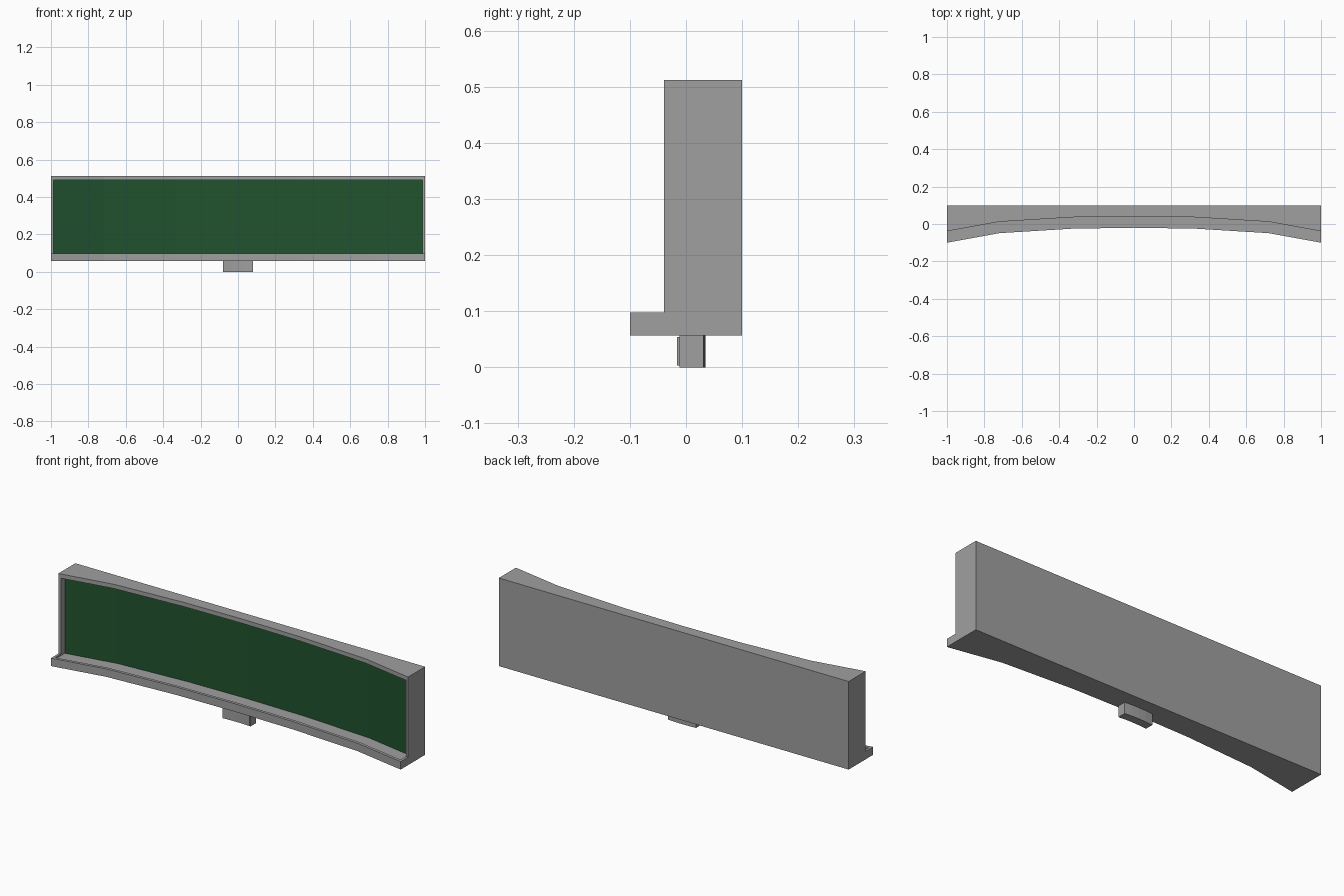
import bpy, bmesh

if "Cube" in bpy.data.objects:
    bpy.data.objects.remove(bpy.data.objects["Cube"])

def material(name, rgb):
    m = bpy.data.materials.new(name)
    m.diffuse_color = (*rgb, 1)
    m.use_nodes = True
    m.node_tree.nodes["Principled BSDF"].inputs["Base Color"].default_value = m.diffuse_color
    return m

GREY = material("grey casing", (0.35, 0.35, 0.35))
GREEN = material("dark green screen", (0.015, 0.085, 0.027))

# Concave sweep of the front, seen from above
CURVE = [(-1, -0.039), (-0.72, 0.012), (-0.33, 0.036), (0, 0.041),
         (0.33, 0.036), (0.72, 0.012), (1, -0.039)]

def curve_y(x):
    for (x0, y0), (x1, y1) in zip(CURVE, CURVE[1:]):
        if x <= x1:
            return y0 + (y1 - y0) * (x - x0) / (x1 - x0)
    return CURVE[-1][1]

def sweep(half, offset):
    """Curve points clipped to +-half and shifted in y."""
    xs = [-half] + [p[0] for p in CURVE if abs(p[0]) < half] + [half]
    return [(x, curve_y(x) + offset) for x in xs]

def prism(name, outline, z0, z1, mat):
    """Extrude a plan outline from z0 to z1."""
    bm = bmesh.new()
    face = bm.faces.new([bm.verts.new((x, y, z0)) for x, y in outline])
    ext = bmesh.ops.extrude_face_region(bm, geom=[face])
    for v in ext["geom"]:
        if isinstance(v, bmesh.types.BMVert):
            v.co.z = z1
    bmesh.ops.recalc_face_normals(bm, faces=bm.faces)
    me = bpy.data.meshes.new(name)
    bm.to_mesh(me)
    bm.free()
    me.materials.append(mat)
    ob = bpy.data.objects.new(name, me)
    bpy.context.collection.objects.link(ob)
    return ob

def band(half, front, back):
    return sweep(half, front) + sweep(half, back)[::-1]

def cut(ob, cutter):
    mod = ob.modifiers.new("cut", 'BOOLEAN')
    mod.operation = 'DIFFERENCE'
    mod.solver = 'EXACT'
    mod.object = cutter
    bpy.context.view_layer.objects.active = ob
    bpy.ops.object.modifier_apply(modifier=mod.name)
    bpy.data.objects.remove(cutter)

FLAT_BACK = [(1, 0.1), (-1, 0.1)]

# Upper housing with the recess that leaves a thin frame
housing = prism("housing", sweep(1, 0) + FLAT_BACK, 0.098, 0.512, GREY)
cut(housing, prism("housing_cutter", band(0.987, -0.1, 0.037), 0.05, 0.49, GREY))

# Base with projecting ledge and shallow tray
base = prism("base_ledge", sweep(1, -0.061) + FLAT_BACK, 0.057, 0.098, GREY)
cut(base, prism("tray_cutter", band(0.987, -0.046, 0.037), 0.09, 0.2, GREY))

# Curved screen
prism("screen", band(0.987, 0.032, 0.037), 0.09, 0.49, GREEN)

# Small bowed foot and its front plate
def arc(half, y, sag, n=4):
    ts = [-1 + 2 * i / n for i in range(n + 1)]
    return [(half * t, y + sag * (1 - t * t)) for t in ts]

prism("foot", arc(0.08, -0.012, 0.004) + arc(0.08, 0.031, 0.004)[::-1],
      0, 0.057, GREY)
prism("foot_plate", arc(0.076, -0.016, 0.004) + arc(0.076, -0.011, 0.004)[::-1],
      0.003, 0.054, GREY)
